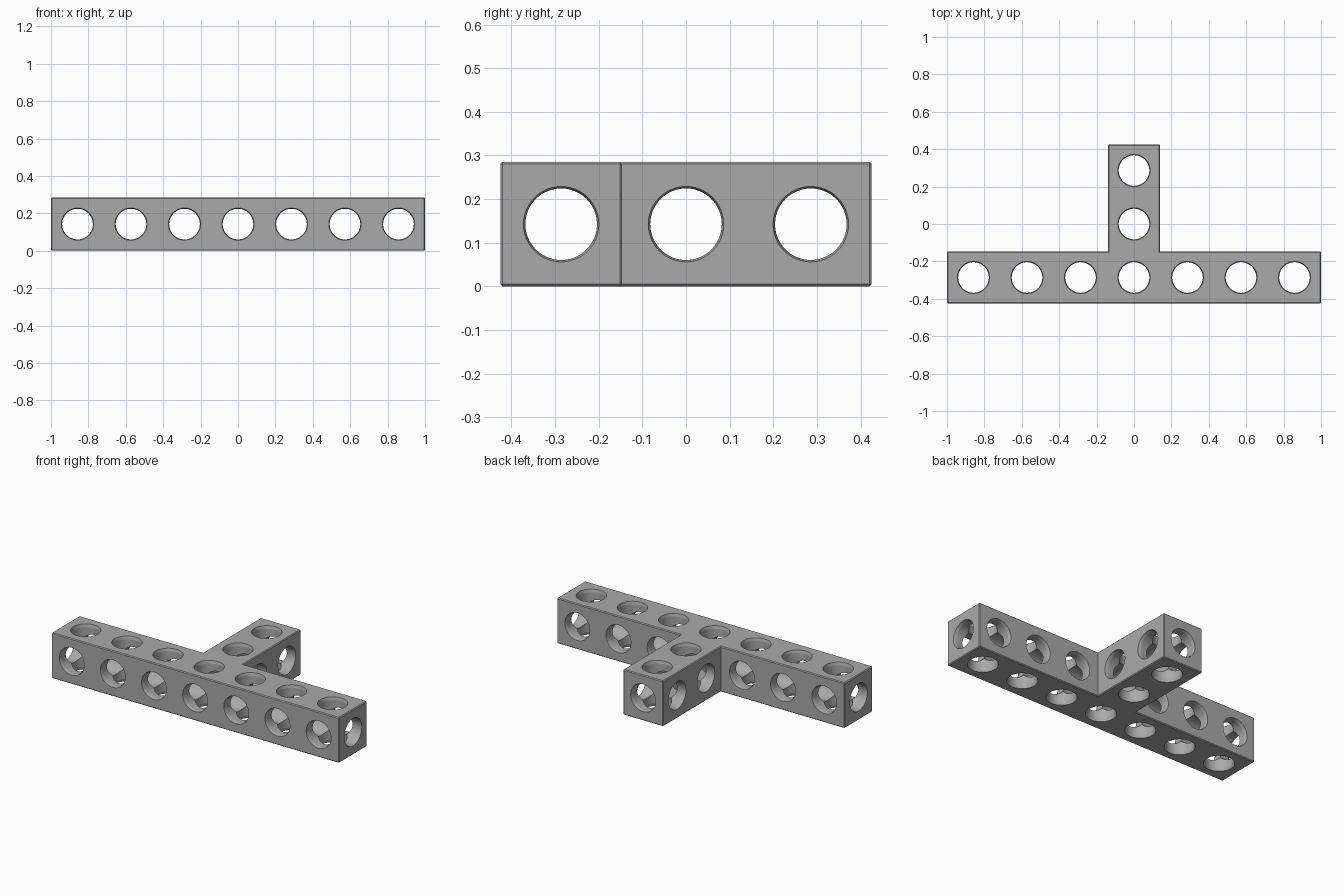
import bpy, bmesh
from math import pi
from mathutils import Matrix, Vector

cube = bpy.data.objects.get("Cube")
if cube:
    bpy.data.objects.remove(cube, do_unlink=True)

PITCH = 0.286          # hole spacing
HALF = 0.1395          # half width of a bar
MID = 0.1425           # height of the bar centre line
RADIUS, MOUTH = 0.082, 0.0865
MOUTH_DEPTH = 0.018
CHAMFER = 0.005

grey = bpy.data.materials.new("grey plastic")
grey.use_nodes = True
colour = (0.40, 0.40, 0.40, 1)
grey.diffuse_color = colour
grey.node_tree.nodes["Principled BSDF"].inputs["Base Color"].default_value = colour


def mesh_object(name, bm):
    mesh = bpy.data.meshes.new(name)
    bm.to_mesh(mesh)
    bm.free()
    obj = bpy.data.objects.new(name, mesh)
    bpy.context.collection.objects.link(obj)
    mesh.materials.append(grey)
    return obj


# T-shaped body: extruded outline with chamfered edges
long, front = 1.0, -PITCH - HALF
inner, back = -PITCH + HALF, PITCH + HALF
outline = [(-long, front), (long, front), (long, inner), (HALF, inner),
           (HALF, back), (-HALF, back), (-HALF, inner), (-long, inner)]
bm = bmesh.new()
base = bm.faces.new([bm.verts.new((x, y, 0)) for x, y in outline])
top = bmesh.ops.extrude_face_region(bm, geom=[base])["geom"]
bmesh.ops.translate(bm, vec=(0, 0, 2 * MID),
                    verts=[g for g in top if isinstance(g, bmesh.types.BMVert)])
bmesh.ops.recalc_face_normals(bm, faces=bm.faces)
convex = [e for e in bm.edges if e.is_convex]
bmesh.ops.bevel(bm, geom=convex, offset=CHAMFER, segments=1, affect='EDGES')
body = mesh_object("t_beam", bm)


def drill(name, holes, axis):
    """Cut round holes with flared mouths; each hole is (centre, half length)."""
    bm = bmesh.new()
    turn = Vector((0, 0, 1)).rotation_difference(Vector(axis)).to_matrix().to_4x4()
    for centre, half in holes:
        # Spun profile running from mouth to mouth, overshooting the surface
        over = 0.01
        wide = MOUTH + (MOUTH - RADIUS) * over / MOUTH_DEPTH
        z = half - MOUTH_DEPTH
        rings = [(wide, -half - over), (RADIUS, -z), (RADIUS, z), (wide, half + over)]
        loops = []
        for r, h in rings:
            made = bmesh.ops.create_circle(
                bm, segments=48, radius=r,
                matrix=Matrix.Translation(centre) @ turn @ Matrix.Translation((0, 0, h)))
            loops.append(made["verts"])
        for a, b in zip(loops, loops[1:]):
            for i in range(48):
                j = (i + 1) % 48
                bm.faces.new((a[i], a[j], b[j], b[i]))
        bm.faces.new(loops[0])
        bm.faces.new(loops[-1])
    bmesh.ops.recalc_face_normals(bm, faces=bm.faces)
    cutter = mesh_object(name, bm)
    cut = body.modifiers.new(name, 'BOOLEAN')
    cut.object, cut.operation, cut.solver = cutter, 'DIFFERENCE', 'EXACT'
    bpy.context.view_layer.objects.active = body
    bpy.ops.object.modifier_apply(modifier=name)
    bpy.data.objects.remove(cutter, do_unlink=True)


columns = [i * PITCH for i in range(-3, 4)]
stem_rows = [0, PITCH]

# Vertical holes through the crossbar and the stem
drill("vertical_holes",
      [((x, -PITCH, MID), MID) for x in columns] +
      [((0, y, MID), MID) for y in stem_rows], (0, 0, 1))
# Front-to-back holes, the middle one running the length of the stem
drill("depth_holes",
      [((x, -PITCH, MID), HALF) for x in columns if x] +
      [((0, 0, MID), back)], (0, 1, 0))
# Sideways holes, one running the length of the crossbar
drill("sideways_holes",
      [((0, -PITCH, MID), long)] +
      [((0, y, MID), HALF) for y in stem_rows], (1, 0, 0))

# Smooth bores with crisp rims
bpy.ops.object.select_all(action='DESELECT')
body.select_set(True)
bpy.context.view_layer.objects.active = body
bpy.ops.object.shade_smooth_by_angle(angle=pi / 18)
